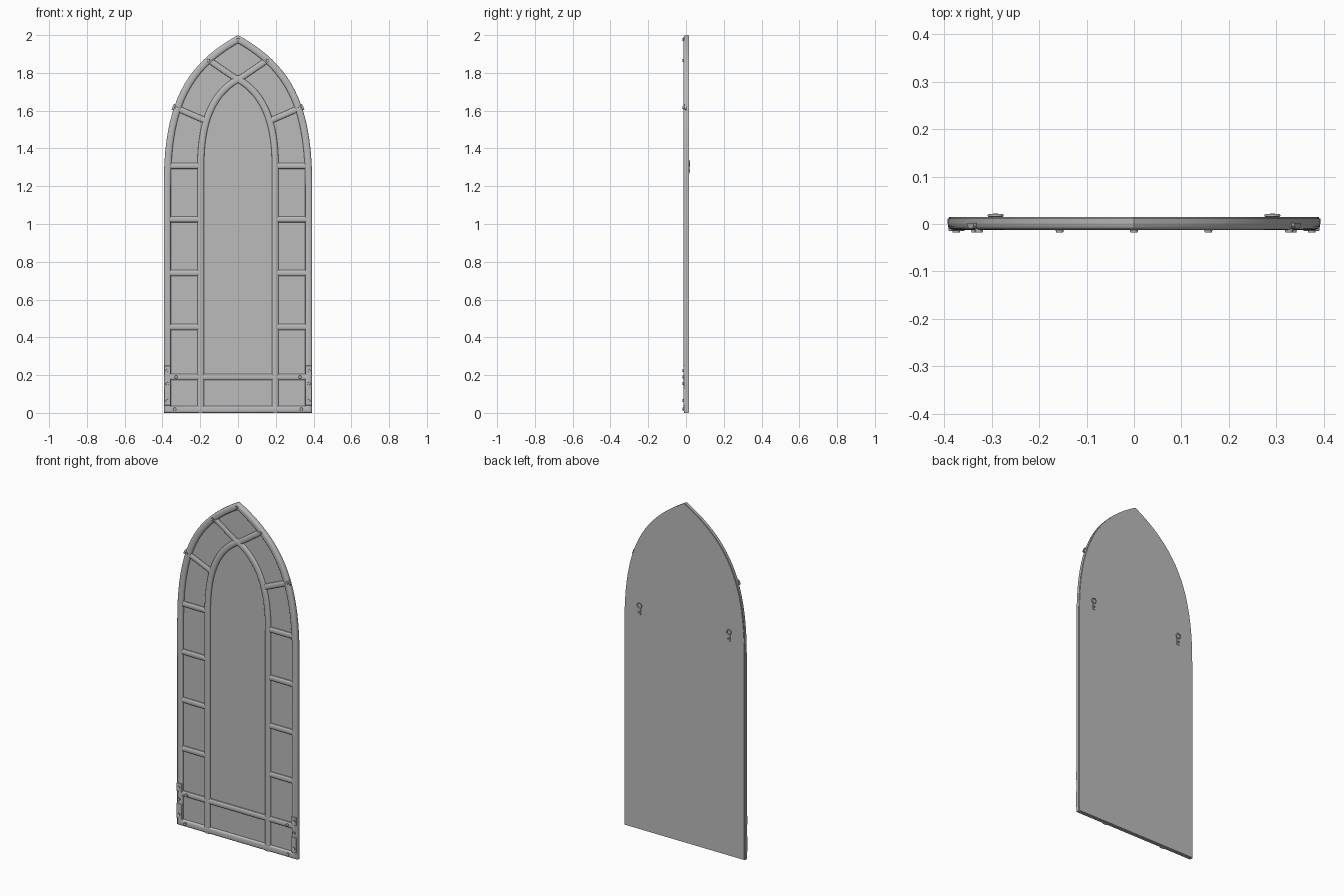
import bpy, bmesh, math
from mathutils import Vector, Matrix

if "Cube" in bpy.data.objects:
    bpy.data.objects.remove(bpy.data.objects["Cube"])

grey = bpy.data.materials.new("plain grey")
grey.use_nodes = True
grey.diffuse_color = (0.5, 0.5, 0.5, 1)
grey.node_tree.nodes["Principled BSDF"].inputs["Base Color"].default_value = (0.5, 0.5, 0.5, 1)


def add(name, bm):
    bmesh.ops.recalc_face_normals(bm, faces=bm.faces[:])
    mesh = bpy.data.meshes.new(name)
    bm.to_mesh(mesh)
    bm.free()
    mesh.materials.append(grey)
    ob = bpy.data.objects.new(name, mesh)
    bpy.context.collection.objects.link(ob)
    bpy.ops.object.select_all(action='DESELECT')
    ob.select_set(True)
    bpy.context.view_layer.objects.active = ob
    bpy.ops.object.shade_smooth_by_angle(angle=math.radians(35))
    return ob


def arch(p0, p1, p2, p3, n=20):
    """Pointed arch as x, z points, from the left foot over the apex to the right foot."""
    pts = [Vector(p) for p in (p0, p1, p2, p3)]
    right = [Vector((p0[0], 0))]
    for i in range(n + 1):
        t = i / n
        right.append(sum((math.comb(3, k) * (1 - t) ** (3 - k) * t ** k * pts[k]
                          for k in range(4)), Vector((0, 0))))
    left = [Vector((-p.x, p.y)) for p in right[:-1]]
    return left + right[::-1]


def moulding(name, path, start, end, height, base, closed=False, steps=10):
    """Rounded moulding swept along a path, lying between two sideways offsets."""
    bm = bmesh.new()
    n = len(path)
    rows = []
    for i, p in enumerate(path):
        before = path[i - 1] if closed or i else None
        after = path[(i + 1) % n] if closed or i < n - 1 else None
        dirs = [d.normalized() for d in
                ([p - before] if before is not None else []) +
                ([after - p] if after is not None else [])]
        normals = [Vector((d.y, -d.x)) for d in (dirs[0], dirs[-1])]
        mitre = (normals[0] + normals[1]) / (1 + normals[0].dot(normals[1]))
        row = []
        for k in range(steps + 1):
            a = math.pi * k / steps
            q = p + mitre * (start + (end - start) * (1 - math.cos(a)) / 2)
            y = base - (base + height) * max(math.sin(a), 0) ** 0.5
            row.append(bm.verts.new((q.x, y, q.y)))
        rows.append(row)
    for i in range(n if closed else n - 1):
        a, b = rows[i], rows[(i + 1) % n]
        for k in range(steps):
            bm.faces.new((a[k], a[k + 1], b[k + 1], b[k]))
    if not closed:
        bm.faces.new(rows[0])
        bm.faces.new(rows[-1])
    return add(name, bm)


def bar(name, a, b, width=0.032):
    return moulding(name, [Vector(a), Vector(b)], -width / 2, width / 2, 0.010, PANE)


def box(name, x, z, w, h, y0, y1):
    bm = bmesh.new()
    bmesh.ops.create_cube(bm, size=1)
    bmesh.ops.transform(bm, verts=bm.verts[:], matrix=Matrix.Translation((x, (y0 + y1) / 2, z))
                        @ Matrix.Diagonal((w, y1 - y0, h, 1)))
    bmesh.ops.bevel(bm, geom=bm.edges[:], offset=0.001, segments=1, affect='EDGES')
    return add(name, bm)


def screw(name, x, z, r=0.009, tip=-0.018, root=-0.008):
    bm = bmesh.new()
    bmesh.ops.create_cone(bm, cap_ends=True, segments=16, radius1=r, radius2=r * 0.85,
                          depth=abs(tip - root))
    cap = max(bm.faces, key=lambda f: f.calc_center_median().z)
    bmesh.ops.inset_individual(bm, faces=[cap], thickness=r * 0.35)
    bmesh.ops.translate(bm, verts=cap.verts[:], vec=(0, 0, -0.002))
    turn = math.pi / 2 if tip < root else -math.pi / 2
    bmesh.ops.transform(bm, verts=bm.verts[:], matrix=Matrix.Translation((x, (tip + root) / 2, z))
                        @ Matrix.Rotation(turn, 4, 'X'))
    return add(name, bm)


PANE = 0.002
outer = arch((0.393, 1.2), (0.393, 1.64), (0.28, 1.845), (0, 2))
inner = arch((0.18, 1.3), (0.18, 1.53), (0.125, 1.67), (0, 1.747))

# Back panel, whose front shows as the panes
bm = bmesh.new()
face = bm.faces.new([bm.verts.new((p.x, PANE, p.y)) for p in outer])
new = bmesh.ops.extrude_face_region(bm, geom=[face])["geom"]
bmesh.ops.translate(bm, verts=[v for v in new if isinstance(v, bmesh.types.BMVert)],
                    vec=(0, 0.013, 0))
rim = [e for e in bm.edges if all(v.co.y > 0.014 for v in e.verts)]
bmesh.ops.bevel(bm, geom=rim, offset=0.003, segments=2, affect='EDGES')
add("back_panel", bm)

# Outer frame and inner arch
moulding("outer_frame", outer, 0, 0.037, 0.013, PANE, closed=True)
moulding("inner_arch", inner, -0.035, 0, 0.0115, PANE)

# Glazing bars
bar("sill_bar", (-0.37, 0.19), (0.37, 0.19))
for side, s in (("left", 1), ("right", -1)):
    for i, z in enumerate((0.455, 0.741, 1.025, 1.308)):
        bar(f"{side}_cross_bar_{i + 1}", (s * 0.19, z), (s * 0.375, z))
    bar(f"{side}_lower_radial_bar", (s * 0.16, 1.542), (s * 0.345, 1.622))
    bar(f"{side}_upper_radial_bar", (0, 1.762), (s * 0.165, 1.875))

    # Corner plates and screws
    box(f"{side}_upper_plate", s * 0.374, 0.225, 0.034, 0.05, -0.0145, 0)
    box(f"{side}_lower_plate", s * 0.374, 0.085, 0.034, 0.09, -0.0145, 0)
    for i, (x, z) in enumerate(((0.375, 0.225), (0.375, 0.155), (0.375, 0.065), (0.335, 0.02),
                                (0.328, 0.19), (0.327, 1.617), (0.157, 1.866))):
        screw(f"{side}_screw_{i + 1}", s * x, z)

    # Hanging ring and its strap on the back
    box(f"{side}_hanger_strap", s * 0.292, 1.288, 0.018, 0.042, 0.013, 0.018)
    screw(f"{side}_hanger_screw", s * 0.292, 1.283, 0.006, 0.022, 0.015)
    bpy.ops.mesh.primitive_torus_add(major_radius=0.014, minor_radius=0.003, major_segments=24,
                                     minor_segments=8, location=(s * 0.292, 0.018, 1.32),
                                     rotation=(math.pi / 2, 0, 0))
    ring = bpy.context.object
    ring.name = f"{side}_hanger_ring"
    ring.data.materials.append(grey)
    bpy.ops.object.shade_smooth()

screw("apex_screw", 0, 1.976)
